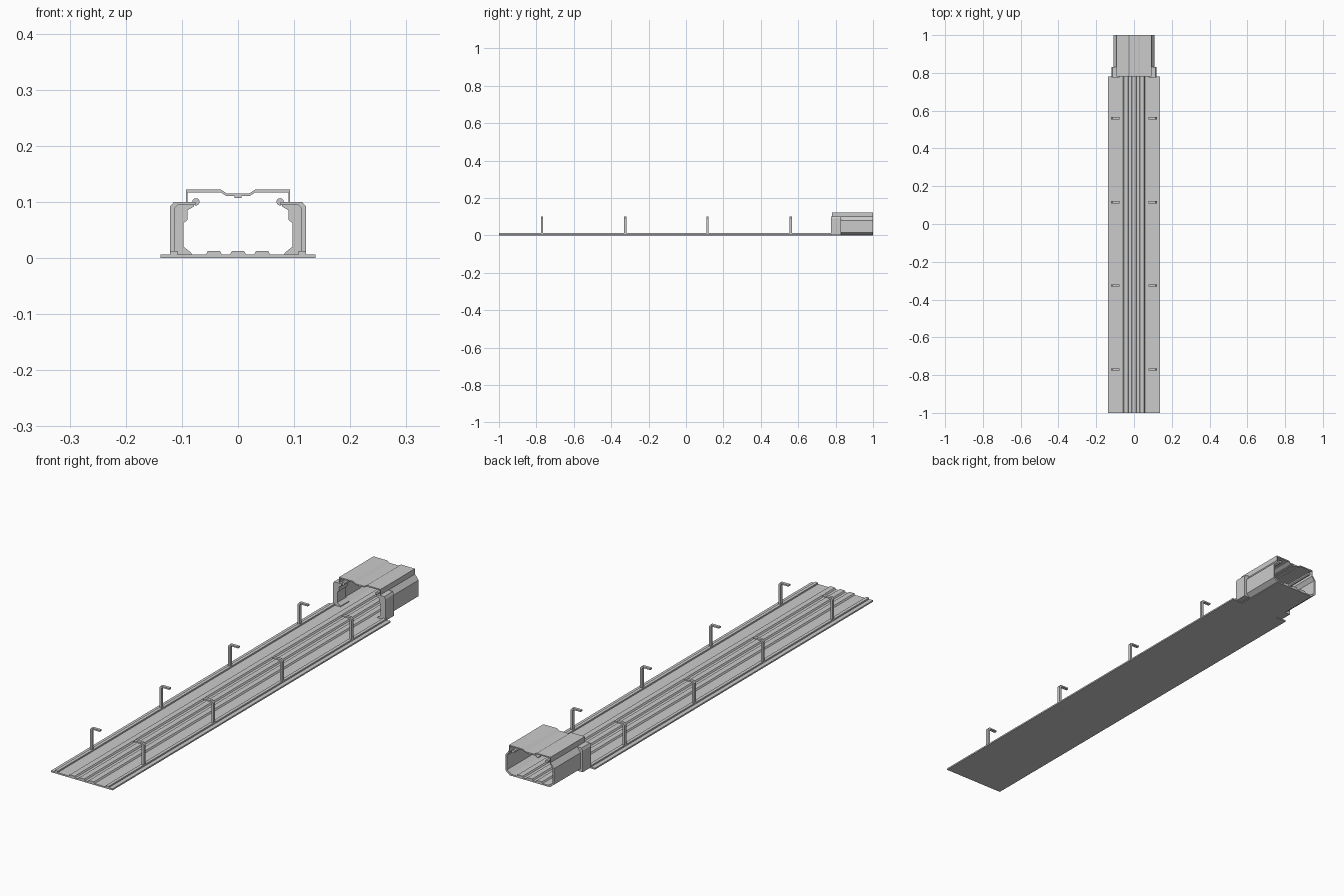
import bpy, bmesh

if "Cube" in bpy.data.objects:
    bpy.data.objects.remove(bpy.data.objects["Cube"])


def extrude(name, profiles, y0, y1, mirror=False):
    """Extrude closed (x, z) profiles along y into one object."""
    bm = bmesh.new()
    for pts in profiles:
        face = bm.faces.new([bm.verts.new((x, y0, z)) for x, z in pts])
        new = bmesh.ops.extrude_face_region(bm, geom=[face])["geom"]
        verts = [v for v in new if isinstance(v, bmesh.types.BMVert)]
        bmesh.ops.translate(bm, verts=verts, vec=(0, y1 - y0, 0))
    bmesh.ops.recalc_face_normals(bm, faces=bm.faces)
    mesh = bpy.data.meshes.new(name)
    bm.to_mesh(mesh)
    bm.free()
    obj = bpy.data.objects.new(name, mesh)
    bpy.context.collection.objects.link(obj)
    if mirror:
        obj.modifiers.new("mirror", "MIRROR").use_axis[0] = True
    return obj


def box(x0, x1, z0, z1):
    return [(x0, z0), (x1, z0), (x1, z1), (x0, z1)]


def rib(x):
    return [(x - 0.015, 0.005), (x + 0.015, 0.005),
            (x + 0.011, 0.012), (x - 0.011, 0.012)]


# Floor plate, with a narrower piece inside the tunnel
extrude("floor_plate", [box(-0.138, 0.138, 0, 0.006)], -1, 0.78)
extrude("tunnel_floor", [box(-0.09, 0.09, 0, 0.006)], 0.78, 1)

# Raised ribs and side rails
extrude("floor_ribs", [rib(x) for x in (-0.043, 0, 0.043)], -1, 1)
extrude("side_rails", [box(0.108, 0.121, 0.005, 0.012)], -1, 0.78, True)

# Hooked posts along both edges
hook = [(0.121, 0.006), (0.121, 0.092), (0.114, 0.1), (0.076, 0.1),
        (0.076, 0.094), (0.108, 0.094), (0.112, 0.09), (0.112, 0.006)]
for i, y in enumerate((-0.77, -0.325, 0.115, 0.56)):
    extrude(f"hook_post_{i + 1}", [hook], y - 0.006, y + 0.006, True)

# Thick collars at the tunnel mouth
collar = [(0.083, 0.003), (0.118, 0.003), (0.118, 0.09), (0.113, 0.1),
          (0.078, 0.1), (0.078, 0.092), (0.09, 0.085), (0.09, 0.068),
          (0.097, 0.062), (0.097, 0.02), (0.083, 0.009)]
extrude("tunnel_collar", [collar], 0.775, 0.83, True)

# Faceted tunnel walls
wall = [(0.088, 0), (0.109, 0.015), (0.109, 0.08), (0.093, 0.1),
        (0.093, 0.118), (0.09, 0.118), (0.09, 0.094), (0.102, 0.078),
        (0.102, 0.019), (0.083, 0.006)]
extrude("tunnel_wall", [wall], 0.78, 1, True)

# Roof sheet with a shallow centre channel and a strip below it
top = [(-0.093, 0.122), (-0.031, 0.122), (-0.02, 0.115),
       (0.02, 0.115), (0.031, 0.122), (0.093, 0.122)]
roof = top + [(x, z - 0.005) for x, z in reversed(top)]
extrude("tunnel_roof", [roof], 0.78, 1)
extrude("roof_strip", [box(-0.006, 0.006, 0.107, 0.111)], 0.78, 1)

# Round rods under the roof edges
bpy.ops.mesh.primitive_cylinder_add(vertices=12, radius=0.0065, depth=0.22,
                                    location=(0.075, 0.89, 0.1),
                                    rotation=(1.570796, 0, 0))
rod = bpy.context.object
rod.name = "tunnel_rods"
bpy.ops.object.transform_apply(location=True, rotation=True)
bpy.ops.object.shade_smooth_by_angle()
rod.modifiers.new("mirror", "MIRROR").use_axis[0] = True
